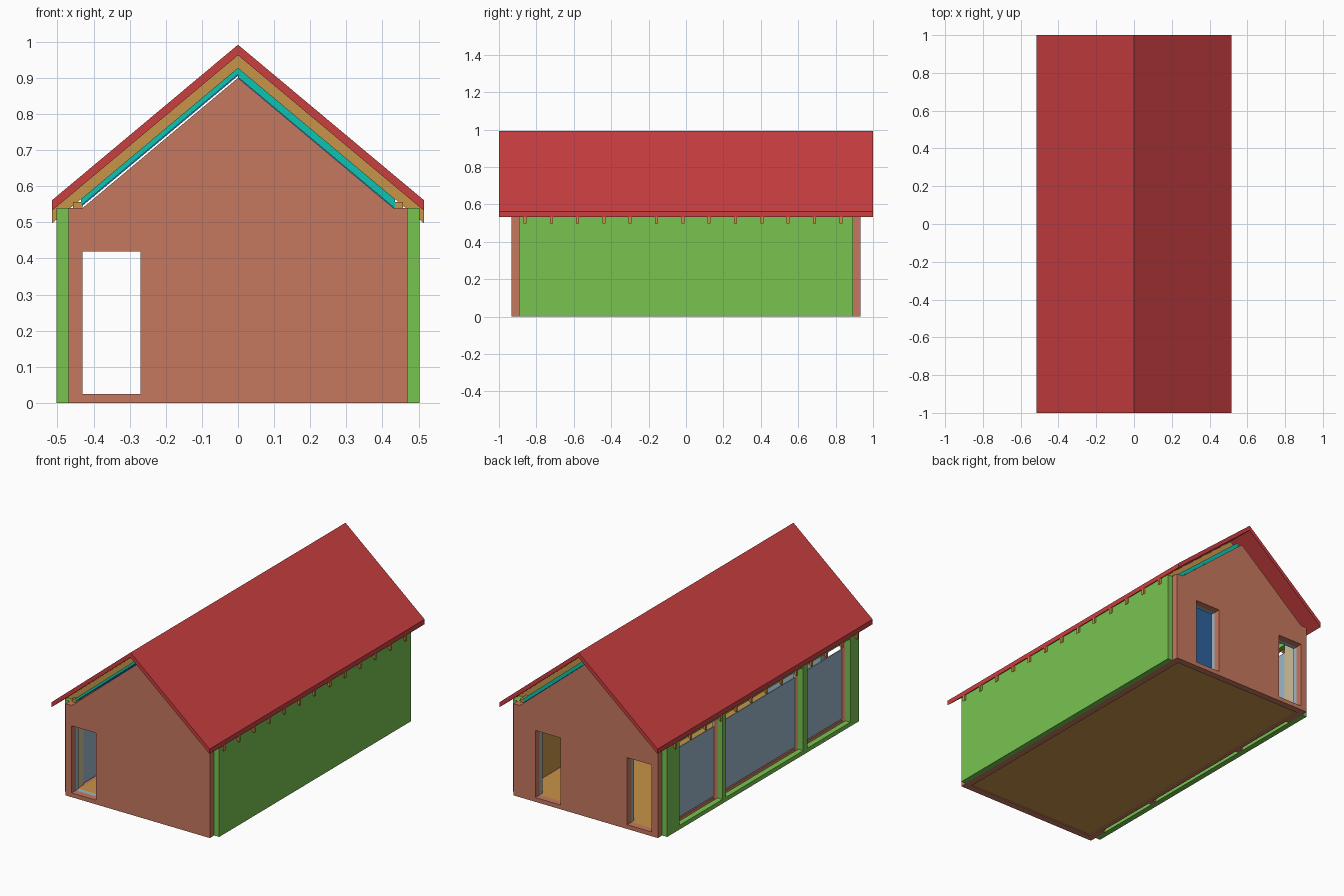
import bpy
from mathutils import Matrix

cube = bpy.data.objects.get("Cube")
if cube:
    bpy.data.objects.remove(cube, do_unlink=True)


def paint(name, r, g, b):
    """Flat material from 0-255 display values."""
    lin = [((c / 255 + 0.055) / 1.055) ** 2.4 for c in (r, g, b)] + [1]
    m = bpy.data.materials.new(name)
    m.use_nodes = True
    m.diffuse_color = lin
    m.node_tree.nodes["Principled BSDF"].inputs["Base Color"].default_value = lin
    return m


RED = paint("roof red", 202, 62, 64)
GREEN = paint("cladding green", 120, 196, 80)
BRICK = paint("brick", 198, 120, 94)
TIMBER = paint("timber orange", 200, 148, 72)
TEAL = paint("insulation teal", 12, 195, 175)
GLASS = paint("pale blue", 157, 183, 201)
CREAM = paint("plaster cream", 205, 190, 148)
BLUE = paint("ceiling blue", 56, 115, 185)


def slab(name, loops, axis, lo, hi, mat):
    """Fill 2D outlines (inner loops are holes) and extrude along x or y."""
    cu = bpy.data.curves.new(name, 'CURVE')
    cu.dimensions = '2D'
    cu.fill_mode = 'BOTH'
    cu.extrude = (hi - lo) / 2
    for loop in loops:
        s = cu.splines.new('POLY')
        s.points.add(len(loop) - 1)
        for p, (u, v) in zip(s.points, loop):
            p.co = (u, v, 0, 1)
        s.use_cyclic_u = True
    tmp = bpy.data.objects.new(name + "_outline", cu)
    bpy.context.collection.objects.link(tmp)
    bpy.context.view_layer.update()
    deps = bpy.context.evaluated_depsgraph_get()
    me = bpy.data.meshes.new_from_object(tmp.evaluated_get(deps))
    bpy.data.objects.remove(tmp, do_unlink=True)
    mid = (lo + hi) / 2
    if axis == 'Y':
        me.transform(Matrix(((1, 0, 0, 0), (0, 0, -1, mid), (0, 1, 0, 0), (0, 0, 0, 1))))
    else:
        me.transform(Matrix(((0, 0, 1, mid), (1, 0, 0, 0), (0, 1, 0, 0), (0, 0, 0, 1))))
    me.materials.clear()
    me.materials.append(mat)
    for poly in me.polygons:
        poly.material_index = 0
        poly.use_smooth = False
    ob = bpy.data.objects.new(name, me)
    bpy.context.collection.objects.link(ob)
    return ob


def rect(u0, u1, v0, v1):
    return [(u0, v0), (u1, v0), (u1, v1), (u0, v1)]


def box(name, x0, x1, y0, y1, z0, z1, mat):
    return slab(name, [rect(x0, x1, z0, z1)], 'Y', y0, y1, mat)


SLOPE = 0.836          # roof rise per unit of run
WALL_TOP = 0.54
SILL = 0.025
END = 0.893            # inner face of the gable walls
OUT, MID, LINE, IN = 0.503, 0.47, 0.45, 0.438   # layers of the long walls


def pitched(name, side, top, bottom, run, y0, y1, mat):
    """One sloping layer, from the ridge down to the given run."""
    drop = SLOPE * run
    pts = [(0, top), (side * run, top - drop), (side * run, bottom - drop), (0, bottom)]
    return slab(name, [pts], 'Y', y0, y1, mat)


# Gable walls with door openings, plus their inner lining
gable = [(-MID, 0), (MID, 0), (MID, WALL_TOP), (0.43, WALL_TOP), (0, 0.9),
         (-0.43, WALL_TOP), (-MID, WALL_TOP)]
lining = [(-IN, SILL / 2), (IN, SILL / 2), (IN, 0.53), (0, 0.89), (-IN, 0.53)]
door = rect(-0.43, -0.27, SILL, 0.42)
second_door = rect(0.165, 0.328, SILL, 0.42)
for name, sign, holes in (("front", -1, [door]), ("back", 1, [door, second_door])):
    for part, shape, a, b, mat in (("wall", gable, END, 0.933, BRICK),
                                   ("lining", lining, END - 0.025, END, GLASS)):
        lo, hi = sorted((sign * a, sign * b))
        slab(f"{name}_{part}", [shape] + holes, 'Y', lo, hi, mat)

# Closed long wall in three layers
box("closed_wall_cladding", MID, OUT, -END, END, 0, WALL_TOP, GREEN)
box("closed_wall_core", LINE, MID, -END, END, 0, WALL_TOP, BRICK)
box("closed_wall_lining", IN, LINE, -END, END, SILL, WALL_TOP, TIMBER)

# Glazed long wall: cladding with three wide openings
windows = [(0.38, 0.78), (-0.372, 0.344), (-0.81, -0.41)]
slab("glazed_wall_cladding",
     [rect(-END, END, 0, WALL_TOP)] + [rect(a, b, SILL, 0.515) for a, b in windows],
     'X', -OUT, -MID, GREEN)
for i, (a, b) in enumerate(windows):
    box(f"window_pane_{i + 1}", -0.448, -0.442, a, b, 0.03, 0.44, GLASS)

# Brick core and plaster on the solid parts between the openings
edges = [-END] + sorted(e for w in windows for e in w) + [END]
for i, (a, b) in enumerate(zip(edges[::2], edges[1::2])):
    box(f"pier_core_{i + 1}", -MID, -LINE, a, b, 0, WALL_TOP, BRICK)
    box(f"pier_plaster_{i + 1}", -LINE, -IN, a, b, SILL, WALL_TOP, CREAM)

# Floor with brick edge beams
box("floor", -0.43, 0.43, -END, END, 0.006, SILL, TIMBER)
for name, x0, x1 in (("closed", 0.43, LINE), ("glazed", -LINE, -0.43)):
    box(f"{name}_edge_beam", x0, x1, -END, END, 0, SILL, BRICK)

# Roof covering: one folded sheet
eave = 0.515
fall = SLOPE * eave
slab("roof", [[(-eave, 0.992 - fall), (0, 0.992), (eave, 0.992 - fall),
               (eave, 0.963 - fall), (0, 0.963), (-eave, 0.963 - fall)]],
     'Y', -1, 1, RED)

# Rafters, insulation, ceiling and wall plates on both slopes
for side, name in ((-1, "glazed"), (1, "closed")):
    for i in range(13):
        y = -0.861 + 0.1407 * i
        pitched(f"{name}_rafter_{i + 1}", side, 0.963, 0.928, eave,
                y - 0.008, y + 0.008, TIMBER)
    base = 0.902 if side > 0 else 0.91
    pitched(f"{name}_insulation", side, 0.928, base, 0.435, -END, END, TEAL)
    pitched(f"{name}_ceiling", side, base, base - 0.004, 0.43,
            -END + 0.03, END - 0.03, BLUE)
    x0, x1 = sorted((side * 0.43, side * 0.457))
    box(f"{name}_wall_plate", x0, x1, -END, END, WALL_TOP, 0.557, TIMBER)
